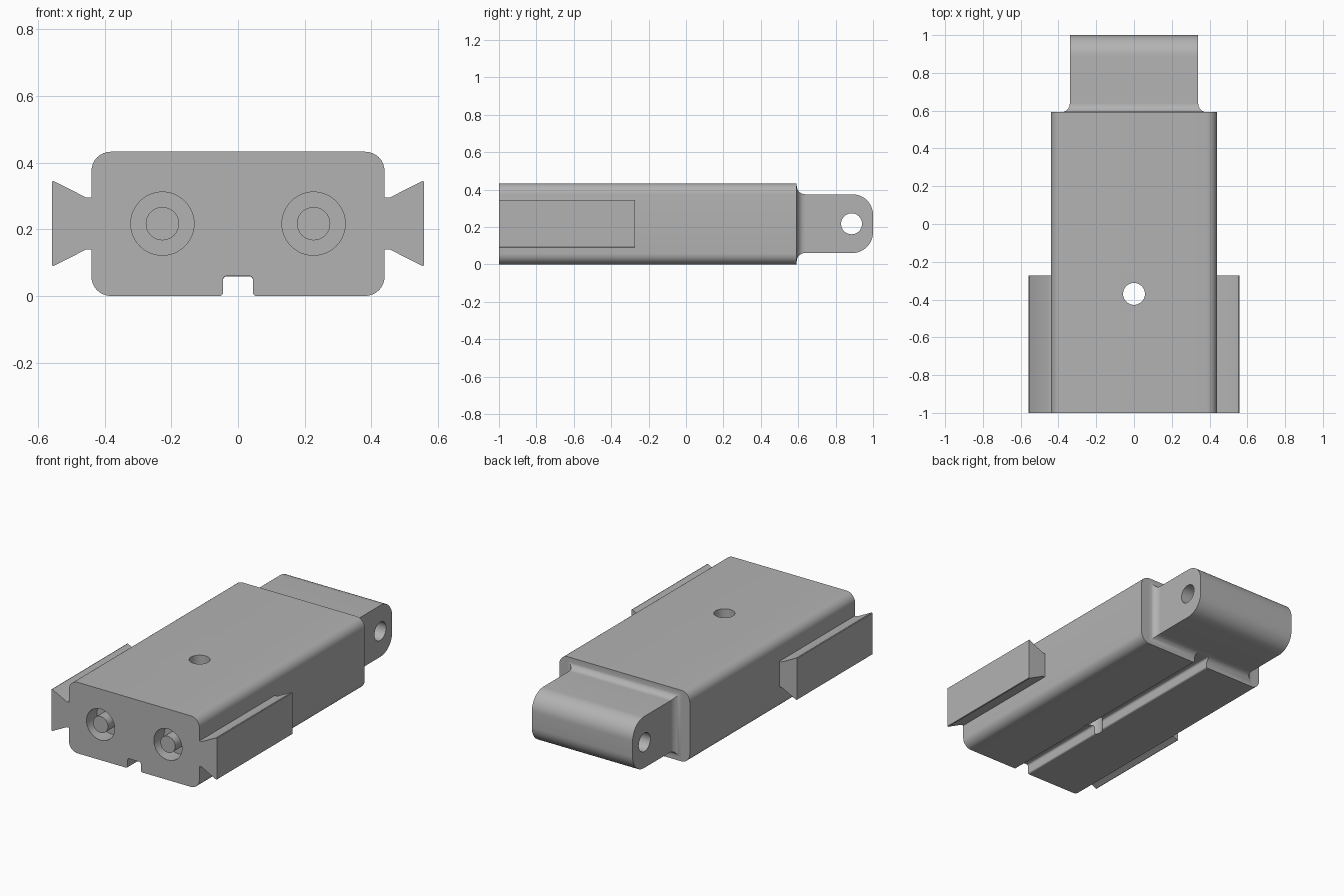
import bpy, bmesh, math
from mathutils import Vector, Matrix

if "Cube" in bpy.data.objects:
    bpy.data.objects.remove(bpy.data.objects["Cube"], do_unlink=True)

GREY = (0.45, 0.45, 0.45, 1)
mat = bpy.data.materials.new("plain grey")
mat.use_nodes = True
mat.diffuse_color = GREY
mat.node_tree.nodes["Principled BSDF"].inputs["Base Color"].default_value = GREY


def rounded(corners, steps=8):
    """Outline from (u, v, radius) corners, each rounded by a tangent arc."""
    out = []
    for i, (u, v, r) in enumerate(corners):
        p = Vector((u, v))
        if r == 0:
            out.append(p)
            continue
        a = (Vector(corners[i - 1][:2]) - p).normalized()
        b = (Vector(corners[(i + 1) % len(corners)][:2]) - p).normalized()
        for k in range(steps + 1):
            t = k / steps * math.pi / 2
            out.append(p + a * r * (1 - math.sin(t)) + b * r * (1 - math.cos(t)))
    return out


def loft(name, rings):
    """Closed solid through rings of equal point count."""
    bm = bmesh.new()
    rows = [[bm.verts.new(p) for p in ring] for ring in rings]
    n = len(rows[0])
    for r0, r1 in zip(rows, rows[1:]):
        for i in range(n):
            bm.faces.new((r0[i], r0[(i + 1) % n], r1[(i + 1) % n], r1[i]))
    bm.faces.new(rows[0])
    bm.faces.new(rows[-1])
    bmesh.ops.recalc_face_normals(bm, faces=bm.faces)
    me = bpy.data.meshes.new(name)
    bm.to_mesh(me)
    bm.free()
    me.materials.append(mat)
    ob = bpy.data.objects.new(name, me)
    bpy.context.collection.objects.link(ob)
    return ob


def prism_y(name, outline, y0, y1):
    return loft(name, [[(u, y, v) for u, v in outline] for y in (y0, y1)])


def rod(name, centre, radius, length, axis):
    """Cylinder along the given axis."""
    rot = Vector((0, 0, 1)).rotation_difference(Vector(axis)).to_matrix().to_4x4()
    m = Matrix.Translation(centre) @ rot
    angles = [2 * math.pi * i / 48 for i in range(48)]
    return loft(name, [[m @ Vector((radius * math.cos(a), radius * math.sin(a), z))
                        for a in angles] for z in (-length / 2, length / 2)])


def cut(ob, cutter):
    mod = ob.modifiers.new("cut", "BOOLEAN")
    mod.operation = "DIFFERENCE"
    mod.solver = "EXACT"
    mod.object = cutter
    bpy.context.view_layer.objects.active = ob
    bpy.ops.object.modifier_apply(modifier=mod.name)
    bpy.data.objects.remove(cutter, do_unlink=True)


MID = 0.217
BACK = 0.592

# Main block with a groove running along its underside
half = [(0.045, 0.06, 0.012), (0.045, 0, 0.01), (0.44, 0, 0.058), (0.44, 0.433, 0.058)]
mirrored = [(-u, v, r) for u, v, r in reversed(half)]
body = prism_y("body", rounded(half + mirrored), -1, BACK)
cut(body, rod("hole_cutter", (0, -0.37, MID), 0.058, 1, (0, 0, 1)))
parts = [body]

# Ring-shaped sockets in the front, each with a flush pin
for side, x in (("left", 0.227), ("right", -0.227)):
    cut(body, rod("socket_cutter", (x, -1, MID), 0.095, 0.2, (0, 1, 0)))
    parts.append(rod(side + "_pin", (x, -0.945, MID), 0.05, 0.11, (0, 1, 0)))

# Dovetail rails on both sides
rail = [(0.44, 0.14), (0.455, 0.14), (0.553, 0.09), (0.558, 0.092),
        (0.558, 0.343), (0.553, 0.345), (0.455, 0.295), (0.44, 0.295)]
for side, s in (("left", 1), ("right", -1)):
    parts.append(prism_y(side + "_rail", [(s * u, v) for u, v in rail], -1, -0.272))

# Tongue with a rounded end and a cross hole
HW, LOW, HIGH, R = 0.34, 0.061, 0.375, 0.045
ROOT = BACK + R
side_outline = rounded([(ROOT, LOW, 0), (1, LOW, 0.11), (1, HIGH, 0.11), (ROOT, HIGH, 0)], 12)
tongue = loft("tongue", [[(x, u, v) for u, v in side_outline] for x in (-HW, HW)])
cut(tongue, rod("cross_hole_cutter", (0, 0.885, MID), 0.056, 1, (1, 0, 0)))
parts.append(tongue)

# Flared fillet joining the tongue to the block, notched by the groove
rings = []
for k in range(9):
    t = k / 8 * math.pi / 2
    y, g = ROOT - R * math.sin(t), R * (1 - math.cos(t))
    rings.append([(-HW - g, y, LOW - g), (HW + g, y, LOW - g),
                  (HW + g, y, HIGH + g), (-HW - g, y, HIGH + g)])
fillet = loft("tongue_fillet", rings)
notch = rounded([(-0.045, -0.1, 0), (0.045, -0.1, 0), (0.045, 0.059, 0.012), (-0.045, 0.059, 0.012)])
cut(fillet, prism_y("notch_cutter", notch, 0.5, 0.7))
parts.append(fillet)

# Smooth rounded surfaces, keep edges crisp
bpy.ops.object.select_all(action="DESELECT")
for ob in parts:
    ob.select_set(True)
bpy.context.view_layer.objects.active = body
bpy.ops.object.shade_smooth_by_angle(angle=math.radians(30))
